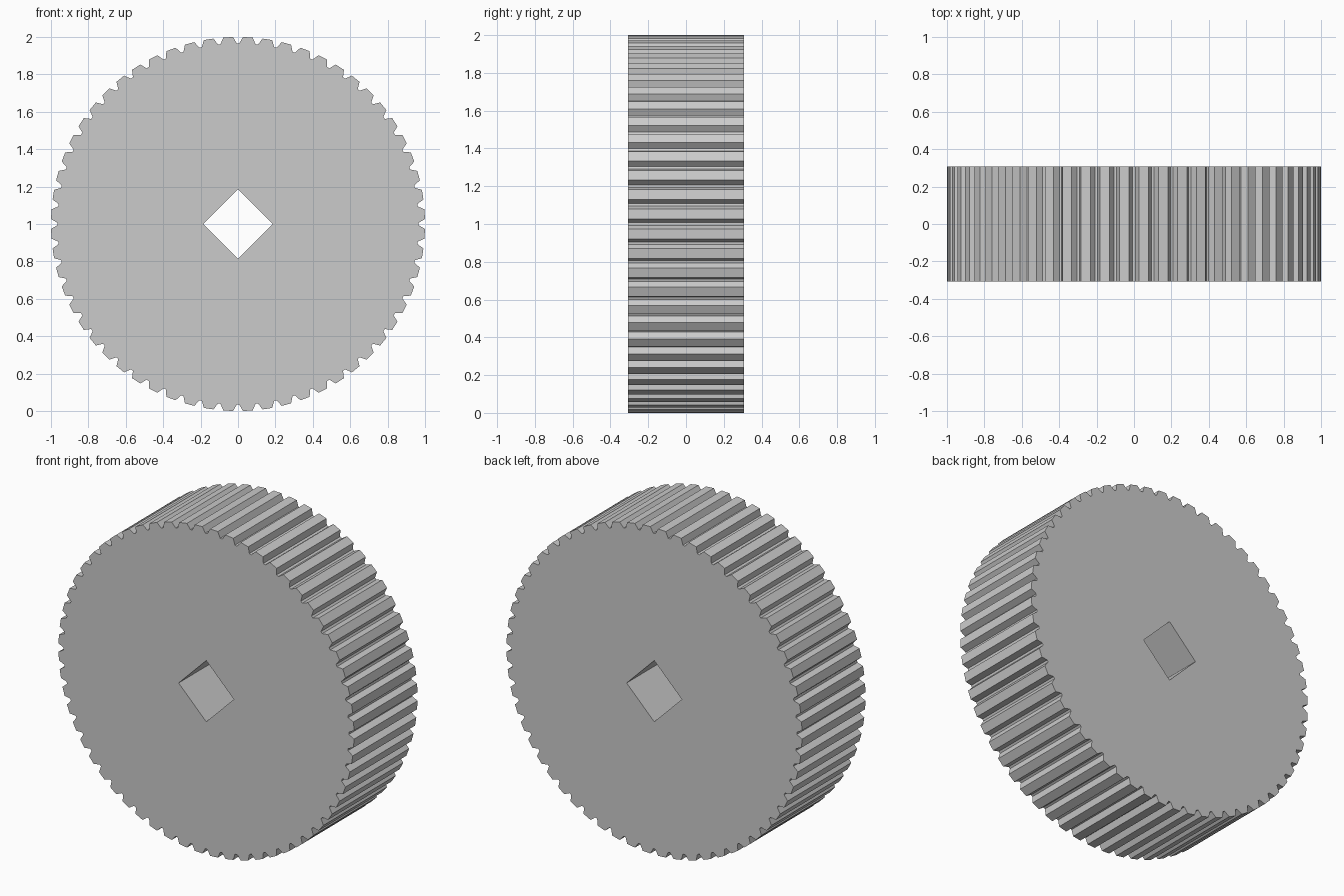
import bpy, bmesh
from math import sin, cos, radians

if "Cube" in bpy.data.objects:
    bpy.data.objects.remove(bpy.data.objects["Cube"])

TEETH, DEPTH = 60, 0.307
TIP_R, ROOT_R = 1.0, 0.965
HOLE_R = 0.187


def loop(bm, pts):
    """Closed ring of edges in the front plane."""
    vs = [bm.verts.new((x, -DEPTH, z + 1.0)) for x, z in pts]
    return [bm.edges.new((vs[i], vs[(i + 1) % len(vs)])) for i in range(len(vs))]


# Toothed outline: root, tip, tip, root for every tooth
step = 360 / TEETH
tooth = [(-2.6, ROOT_R), (-1.5, TIP_R), (1.5, TIP_R), (2.6, ROOT_R)]
rim = []
for i in range(TEETH):
    for da, r in tooth:
        a = radians((i + 0.5) * step + da)
        rim.append((r * cos(a), r * sin(a)))

# Square axle hole standing on its corner
hole = [(HOLE_R * cos(radians(a)), HOLE_R * sin(radians(a))) for a in (0, 90, 180, 270)]

# Fill the front face around the hole, then extrude it to the back
bm = bmesh.new()
edges = loop(bm, rim) + loop(bm, hole)
bmesh.ops.triangle_fill(bm, use_beauty=True, use_dissolve=False, edges=edges, normal=(0, -1, 0))
front = bm.faces[:]
res = bmesh.ops.extrude_face_region(bm, geom=front, use_keep_orig=True)
moved = [g for g in res["geom"] if isinstance(g, bmesh.types.BMVert)]
bmesh.ops.translate(bm, verts=moved, vec=(0, 2 * DEPTH, 0))
bmesh.ops.recalc_face_normals(bm, faces=bm.faces[:])

mesh = bpy.data.meshes.new("gear_wheel")
bm.to_mesh(mesh)
bm.free()
gear = bpy.data.objects.new("gear_wheel", mesh)
bpy.context.collection.objects.link(gear)
bpy.context.view_layer.objects.active = gear
gear.select_set(True)
bpy.ops.object.shade_smooth_by_angle(angle=radians(30))
